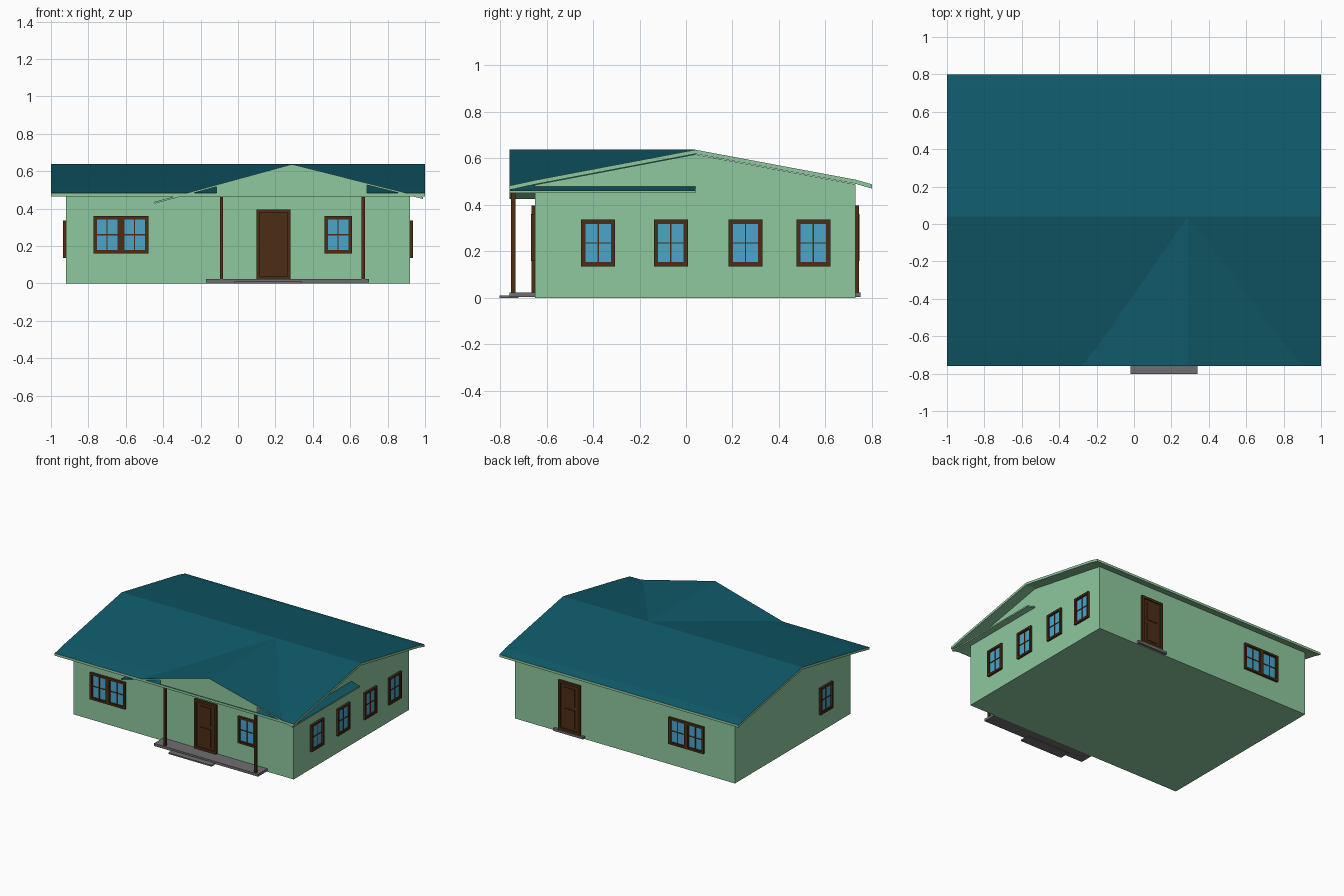
import bpy, bmesh
from math import pi
from mathutils import Matrix, Vector

if "Cube" in bpy.data.objects:
    bpy.data.objects.remove(bpy.data.objects["Cube"])


def mat(name, r, g, b):
    m = bpy.data.materials.new(name)
    m.diffuse_color = (r, g, b, 1)
    m.use_nodes = True
    m.node_tree.nodes["Principled BSDF"].inputs["Base Color"].default_value = m.diffuse_color
    return m


GREEN = mat("wall_green", 0.27, 0.58, 0.34)
TEAL = mat("roof_teal", 0.005, 0.10, 0.14)
WOOD = mat("dark_wood", 0.07, 0.027, 0.008)
GLASS = mat("glass_blue", 0.07, 0.38, 0.60)
STONE = mat("stone_grey", 0.16, 0.155, 0.16)


def finish(name, bm, mats, matrix=None):
    bmesh.ops.recalc_face_normals(bm, faces=bm.faces)
    me = bpy.data.meshes.new(name)
    for m in mats:
        me.materials.append(m)
    bm.to_mesh(me)
    bm.free()
    ob = bpy.data.objects.new(name, me)
    if matrix:
        ob.matrix_world = matrix
    bpy.context.collection.objects.link(ob)
    return ob


def add_box(bm, x0, x1, y0, y1, z0, z1, mi=0):
    m = Matrix.Translation(((x0 + x1) / 2, (y0 + y1) / 2, (z0 + z1) / 2)) \
        @ Matrix.Diagonal((x1 - x0, y1 - y0, z1 - z0, 1))
    vs = bmesh.ops.create_cube(bm, size=1, matrix=m)["verts"]
    for f in {f for v in vs for f in v.link_faces}:
        f.material_index = mi


def box(name, dims, m):
    bm = bmesh.new()
    add_box(bm, *dims)
    return finish(name, bm, [m])


def prism(name, pts, axis, a, b, mats):
    """Extrude a (horizontal, z) profile along x or y; upward faces get the last material."""
    bm = bmesh.new()
    put = (lambda p, t: (t, p[0], p[1])) if axis == "x" else (lambda p, t: (p[0], t, p[1]))
    n = len(pts)
    va = [bm.verts.new(put(p, a)) for p in pts]
    vb = [bm.verts.new(put(p, b)) for p in pts]
    bm.faces.new(va)
    bm.faces.new(vb[::-1])
    for i in range(n):
        j = (i + 1) % n
        bm.faces.new((va[i], vb[i], vb[j], va[j]))
    bmesh.ops.recalc_face_normals(bm, faces=bm.faces)
    bm.normal_update()
    for f in bm.faces:
        if f.normal.z > 0.5:
            f.material_index = len(mats) - 1
    return finish(name, bm, mats)


def slab(top, t):
    return top + [(h, z - t) for h, z in reversed(top)]


# house body with gable ends
prism("walls", [(-0.65, 0), (0.73, 0), (0.73, 0.488), (0.04, 0.617), (-0.65, 0.486)],
      "x", -0.92, 0.92, [GREEN])

# main roof and porch cross roof
prism("main_roof", slab([(-0.76, 0.482), (-0.65, 0.506), (0.04, 0.637),
                         (0.73, 0.508), (0.80, 0.488)], 0.018),
      "x", -1, 1, [GREEN, TEAL])
prism("porch_roof", slab([(-0.447, 0.436), (0.288, 0.637), (0.99, 0.461)], 0.01),
      "y", -0.76, 0.04, [GREEN, TEAL])

# porch gable infill
prism("porch_gable", [(-0.115, 0.484), (0.69, 0.484), (0.69, 0.531), (0.288, 0.632), (-0.115, 0.522)],
      "y", -0.758, -0.65, [GREEN])

# porch floor, steps, posts
box("porch_floor", (-0.17, 0.70, -0.76, -0.65, 0.004, 0.023), STONE)
box("front_step", (-0.02, 0.34, -0.803, -0.72, 0, 0.01), STONE)
box("back_step", (0.335, 0.585, 0.73, 0.75, 0.004, 0.022), STONE)
for x, side in ((-0.088, "left"), (0.67, "right")):
    box("porch_post_" + side, (x - 0.009, x + 0.009, -0.752, -0.734, 0.022, 0.485), WOOD)


# openings are built facing -y, then turned onto their wall
ANGLE = {"front": 0, "right": pi / 2, "back": pi, "left": -pi / 2}


def place(side, along, z):
    loc = {"front": (along, -0.65, z), "back": (along, 0.73, z),
           "right": (0.92, along, z), "left": (-0.92, along, z)}[side]
    return Matrix.Translation(Vector(loc)) @ Matrix.Rotation(ANGLE[side], 4, "Z")


def add_frame(bm, w, h, t, d):
    """Rectangular frame centred on the origin, border t, depth d."""
    for s in (-1, 1):
        x, z = s * (w - t) / 2, s * (h - t) / 2
        add_box(bm, x - t / 2, x + t / 2, -d, 0.004, -h / 2, h / 2)
        add_box(bm, -w / 2 + t, w / 2 - t, -d, 0.004, z - t / 2, z + t / 2)


def window(side, along, z, name, w=0.147, h=0.202):
    bm = bmesh.new()
    add_frame(bm, w, h, 0.014, 0.016)
    add_frame(bm, w - 0.028, h - 0.028, 0.005, 0.011)
    add_box(bm, -w / 2 + 0.01, w / 2 - 0.01, -0.005, 0.004, -h / 2 + 0.01, h / 2 - 0.01, 1)
    add_box(bm, -0.003, 0.003, -0.009, 0, -h / 2 + 0.01, h / 2 - 0.01)
    add_box(bm, -w / 2 + 0.01, w / 2 - 0.01, -0.009, 0, -0.003, 0.003)
    finish(name, bm, [WOOD, GLASS], place(side, along, z))


def door(side, along, name, w=0.184, h=0.374):
    bm = bmesh.new()
    add_frame(bm, w, h, 0.018, 0.015)
    add_box(bm, -w / 2 + 0.01, w / 2 - 0.01, -0.006, 0.004, -h / 2, h / 2 - 0.01)
    for z0, z1 in ((-0.15, -0.015), (0.012, 0.145)):
        add_box(bm, -0.045, 0.045, -0.011, 0, z0, z1)
    finish(name, bm, [WOOD], place(side, along, 0.022 + h / 2))


door("front", 0.19, "front_door")
door("back", 0.457, "back_door")

for side, c in (("front", -0.626), ("back", -0.52)):
    for s, tag in ((-1, "a"), (1, "b")):
        window(side, c + s * 0.0735, 0.26, f"{side}_double_window_{tag}")
window("front", 0.535, 0.26, "front_window")
for i, y in enumerate((-0.378, -0.065, 0.256, 0.548)):
    window("right", y, 0.236, f"right_window_{i + 1}")
window("left", -0.35, 0.236, "left_window")
